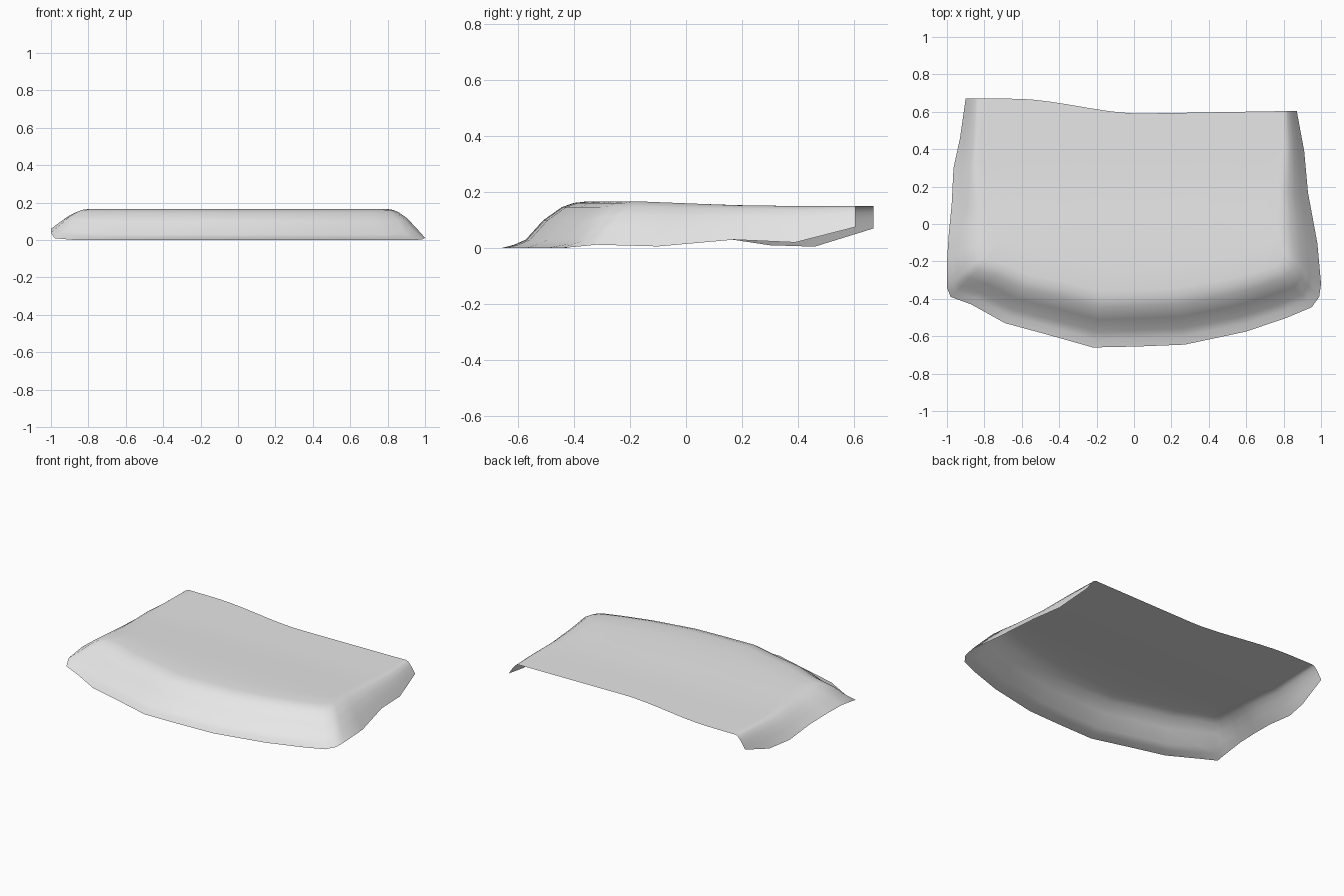
import bpy
import bmesh
from mathutils import Vector

default = bpy.data.objects.get("Cube")
if default:
    bpy.data.objects.remove(default, do_unlink=True)


def clamp(value):
    return max(0.0, min(1.0, value))


def mix(a, b, t):
    return a + (b - a) * t


# Lower rim of the skirt: back right, around the front, to the other back corner
RIM = [
    (-.90, .67, .07), (-.93, .46, .005), (-.965, .30, .01), (-.975, .10, .04),
    (-.99, -.05, .055), (-1, -.20, .06), (-1, -.34, .04), (-.98, -.39, .01),
    (-.87, -.43, 0), (-.69, -.53, 0), (-.45, -.595, 0), (-.22, -.66, 0),
    (.02, -.655, 0), (.27, -.645, 0), (.60, -.575, 0), (.82, -.50, 0),
    (.95, -.445, 0), (.99, -.39, .005), (1, -.32, .012), (.98, -.10, .006),
    (.93, .17, .03), (.91, .39, .02), (.87, .605, .075),
]

# Skirt profile: distance inward, height at the front, height at the sides
PROFILE = [(0, 0, 0), (.15, .07, .22), (.29, .18, .42), (.5, .6, .7),
           (.72, .88, .9), (.86, .97, .97), (1, 1, 1)]
FILL_STEPS = 8


def panel_height(y):
    """Gentle fall of the top from front to back."""
    return mix(.166, .15, clamp((y + .15) / .4))


def crest_point(rim):
    """Point where the skirt meets the flat top."""
    x = rim.x * mix(.80, .92, clamp((rim.y + .1) / .7))
    y = rim.y + .30 * clamp((.1 - rim.y) / .74)
    return Vector((x, y, panel_height(y)))


def back_point(x):
    """Wavy open back edge."""
    t = clamp((x + .65) / .7)
    y = mix(.67, .59, t * t * (3 - 2 * t)) + .017 * max(0, x)
    return Vector((x, y, panel_height(y)))


def build_column(rim, fraction, first, last):
    crest = crest_point(rim)
    front = clamp((-rim.y - .32) / .15)
    points = []
    for inward, front_height, side_height in PROFILE:
        point = rim.lerp(crest, inward)
        point.z = mix(rim.z, crest.z, mix(side_height, front_height, front))
        points.append(point)
    # Carry the flat top to the back edge
    target = back_point(mix(first.x, last.x, fraction))
    for step in range(1, FILL_STEPS + 1):
        point = crest.lerp(target, step / FILL_STEPS)
        point.z = panel_height(point.y)
        points.append(point)
    return points


# Curved sheet with a skirt on three sides
rims = [Vector(p) for p in RIM]
first, last = crest_point(rims[0]), crest_point(rims[-1])
bm = bmesh.new()
columns = []
for i, rim in enumerate(rims):
    points = build_column(rim, i / (len(rims) - 1), first, last)
    columns.append([bm.verts.new(p) for p in points])
for a, b in zip(columns, columns[1:]):
    for k in range(len(a) - 1):
        bm.faces.new((a[k], b[k], b[k + 1], a[k + 1]))
bmesh.ops.remove_doubles(bm, verts=bm.verts, dist=.0005)
bm.normal_update()
if sum(f.normal.z * f.calc_area() for f in bm.faces) < 0:
    bmesh.ops.reverse_faces(bm, faces=bm.faces)

mesh = bpy.data.meshes.new("curved_panel")
bm.to_mesh(mesh)
bm.free()
panel = bpy.data.objects.new("curved_panel", mesh)
bpy.context.collection.objects.link(panel)

# Plain light grey finish
grey = bpy.data.materials.new("light_grey")
grey.use_nodes = True
colour = (.8, .8, .8, 1)
grey.diffuse_color = colour
for node in grey.node_tree.nodes:
    if node.type == 'BSDF_PRINCIPLED':
        node.inputs["Base Color"].default_value = colour
mesh.materials.append(grey)

bpy.context.view_layer.objects.active = panel
panel.select_set(True)
bpy.ops.object.shade_smooth()
